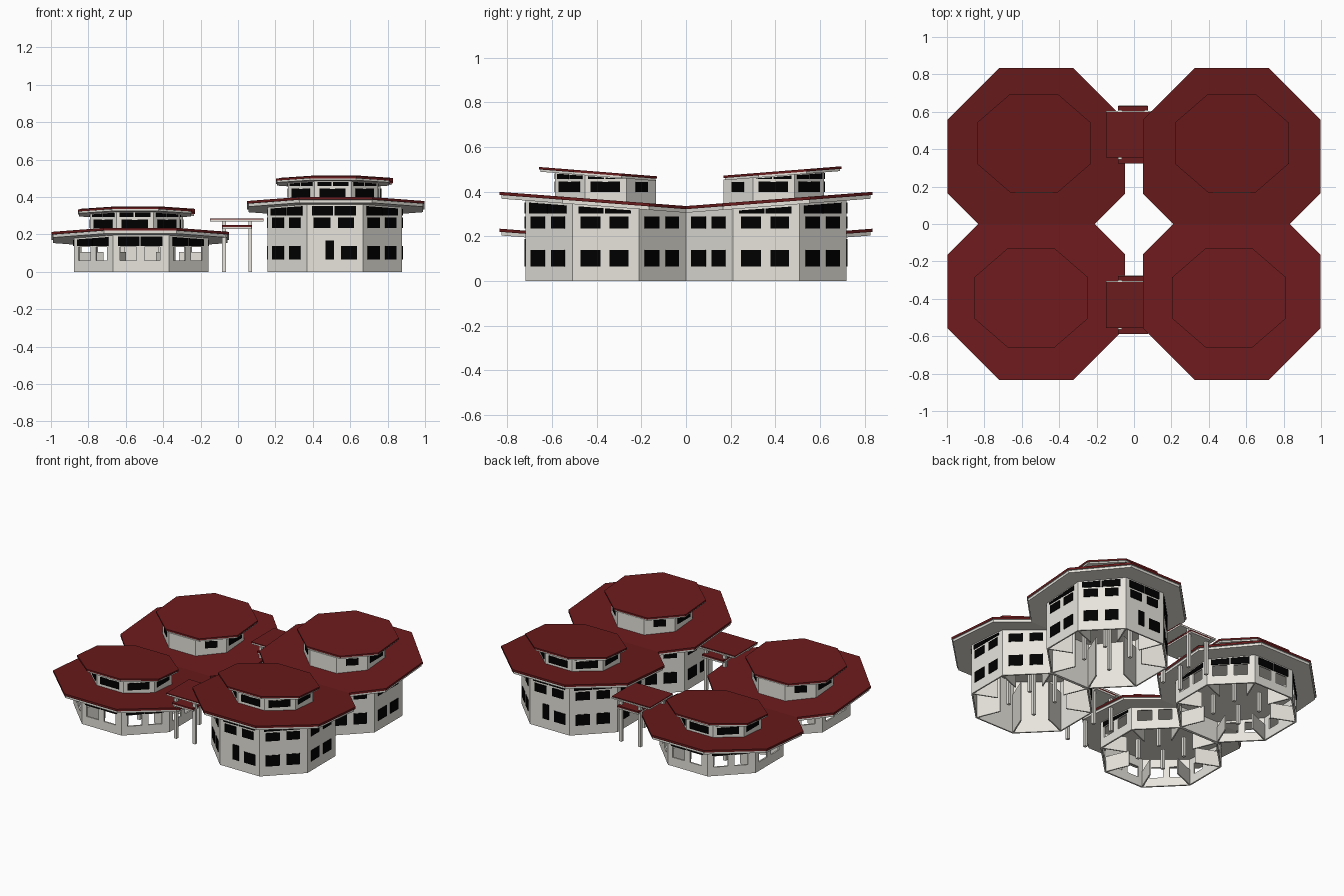
import bpy, bmesh, math
from mathutils import Vector

if "Cube" in bpy.data.objects:
    bpy.data.objects.remove(bpy.data.objects["Cube"])


def material(name, rgb):
    m = bpy.data.materials.new(name)
    m.diffuse_color = (*rgb, 1)
    m.use_nodes = True
    m.node_tree.nodes["Principled BSDF"].inputs["Base Color"].default_value = m.diffuse_color
    return m


RED = material("dark red roof", (0.147, 0.0105, 0.0115))
WALL = material("warm white wall", (0.80, 0.78, 0.72))
GLASS = material("black window", (0.0, 0.0, 0.0))


def finish(name, bm, mats, recalc=True):
    if recalc:
        bmesh.ops.recalc_face_normals(bm, faces=bm.faces)
    if len(mats) > 1:                      # second material on undersides
        bm.normal_update()
        for f in bm.faces:
            f.material_index = 1 if f.normal.z < -0.7 else 0
    me = bpy.data.meshes.new(name)
    bm.to_mesh(me)
    bm.free()
    for m in mats:
        me.materials.append(m)
    ob = bpy.data.objects.new(name, me)
    bpy.context.collection.objects.link(ob)
    return ob


def prism(bm, bottom, top):
    b = [bm.verts.new(p) for p in bottom]
    t = [bm.verts.new(p) for p in top]
    bm.faces.new(b[::-1])
    bm.faces.new(t)
    for i in range(len(b)):
        j = (i + 1) % len(b)
        bm.faces.new((b[i], b[j], t[j], t[i]))


def slab(name, pts, zf, thick, mats):
    bm = bmesh.new()
    prism(bm, [(x, y, zf(y) - thick) for x, y in pts], [(x, y, zf(y)) for x, y in pts])
    return finish(name, bm, mats)


def box(name, x0, x1, y0, y1, z0, z1, mats):
    return slab(name, [(x0, y0), (x1, y0), (x1, y1), (x0, y1)], lambda y: z1, z1 - z0, mats)


def octagon(cx, cy, rx, ry):
    k = 1 / math.cos(math.pi / 8)
    return [(cx + rx * k * math.cos(math.radians(22.5 + 45 * i)),
             cy + ry * k * math.sin(math.radians(22.5 + 45 * i))) for i in range(8)]


def clipped_roof(cx, sy, r):
    # octagon cut off along the middle line y = 0
    e = r * math.tan(math.pi / 8)
    c = r + e - 0.36
    half = [(c, 0), (r, 0.36 - e), (r, 0.36 + e), (e, 0.36 + r)]
    return [(cx + x, sy * y) for x, y in half] + [(cx - x, sy * y) for x, y in half[::-1]]


def walls(name, pts, sy, zbase, ztop, windows, holes):
    """Octagon wall shell; holes = (z0, z1) cuts real openings in outward facets."""
    bm = bmesh.new()
    us = [0, 0.12, 0.42, 0.56, 0.84, 1]
    for i in range(8):
        p, q = Vector(pts[i]), Vector(pts[(i + 1) % 8])
        d = q - p
        n_out = sy * Vector((d.y, -d.x)).normalized().y
        cut = holes if n_out > -0.9 else None

        def row(u, k):
            v = p + d * u
            z = ([zbase(v.y)] + (list(cut) if cut else []) + [ztop(v.y)])[k]
            return bm.verts.new((v.x, v.y, z))
        cols = us if cut else [0, 1]
        for a in range(len(cols) - 1):
            for k in range(3 if cut else 1):
                if cut and k == 1 and a in (1, 3):
                    continue
                bm.faces.new((row(cols[a], k), row(cols[a + 1], k),
                              row(cols[a + 1], k + 1), row(cols[a], k + 1)))
    bmesh.ops.remove_doubles(bm, verts=bm.verts, dist=1e-5)
    ob = finish(name, bm, [WALL], recalc=False)
    s = ob.modifiers.new("thickness", 'SOLIDIFY')
    s.thickness, s.offset = 0.01, -1

    # window plates: (u0, u1, z0, z1 function, show on inner diagonals)
    bm = bmesh.new()
    for i in range(8):
        p, q = Vector(pts[i]), Vector(pts[(i + 1) % 8])
        d = q - p
        n = Vector((d.y, -d.x)).normalized()
        if sy * n.y < -0.9:
            continue
        for u0, u1, z0, z1, inner in windows:
            if sy * n.y < -0.5 and not inner:
                continue
            # narrow door and wider window on the ground floor of the end facet
            if z0 < 0.1 and sy * n.y > 0.9:
                if u0 < 0.3:
                    u0, u1, z1 = 0.33, 0.48, lambda y: 0.166
                else:
                    u0, u1 = 0.61, 0.9
            a, b = p + d * u0, p + d * u1
            quad = [Vector((a.x, a.y, z0)), Vector((b.x, b.y, z0)),
                    Vector((b.x, b.y, z1(b.y))), Vector((a.x, a.y, z1(a.y)))]
            off = Vector((n.x, n.y, 0)) * 0.004
            prism(bm, [v - off * 0.2 for v in quad], [v + off for v in quad])
    finish(name + "_windows", bm, [GLASS])


for sx in (-1, 1):
    for sy in (-1, 1):
        tag = ("tall" if sx > 0 else "low") + ("_back" if sy > 0 else "_front")
        dz = 0 if sx > 0 else -0.165
        cx, cy = sx * 0.522, sy * 0.36

        def roof(y, dz=dz):
            return 0.336 + dz + 0.076 * abs(y)

        def cap(y, dz=dz):
            return 0.459 + dz + 0.079 * abs(y)

        # main roof with light fascia
        slab(tag + "_main_roof", clipped_roof(cx, sy, 0.475), roof, 0.014, [RED, WALL])
        slab(tag + "_main_fascia", clipped_roof(cx, sy, 0.467),
             lambda y: roof(y) - 0.014, 0.016, [WALL])

        # main walls
        pts = octagon(sx * 0.518, cy, 0.36, 0.36)
        wins = [(u0, u1, 0.302 + dz, lambda y: roof(y) - 0.038, False)
                for u0, u1 in ((0.09, 0.47), (0.49, 0.88))]
        if sx > 0:
            for z0, z1 in ((0.065, 0.138), (0.235, 0.29)):
                wins += [(u0, u1, z0, lambda y, z=z1: z, True)
                         for u0, u1 in ((0.12, 0.42), (0.56, 0.84))]
        walls(tag + "_main_walls", pts, sy, lambda y: 0, lambda y: roof(y) - 0.025,
              wins, None if sx > 0 else (0.06, 0.133))

        # interior partitions and posts, seen from below
        h = 0.27 + dz
        bm = bmesh.new()
        c = Vector((sx * 0.518, cy))
        for p in pts:
            d = (Vector(p) - c).normalized()
            t = Vector((-d.y, d.x)) * 0.004
            a, b = c + d * 0.22, c + d * 0.38
            foot = [a - t, b - t, b + t, a + t]
            prism(bm, [(v.x, v.y, 0) for v in foot], [(v.x, v.y, h) for v in foot])
        for ax in (-0.1, 0.1):
            for ay in (-0.1, 0.1):
                foot = [(c.x + ax + i * 0.01, c.y + ay + j * 0.01)
                        for i, j in ((-1, -1), (1, -1), (1, 1), (-1, 1))]
                prism(bm, [(x, y, 0) for x, y in foot], [(x, y, h + 0.03) for x, y in foot])
        finish(tag + "_interior_partitions", bm, [WALL])

        # raised upper storey and its roof
        ux = {(-1, -1): -0.55, (-1, 1): -0.535, (1, -1): 0.508, (1, 1): 0.523}[(sx, sy)]
        roof_y, wall_y = (0.432, 0.393) if sy > 0 else (-0.395, -0.36)
        slab(tag + "_upper_roof", octagon(ux, roof_y, 0.305, 0.264), cap, 0.011, [RED, WALL])
        slab(tag + "_upper_fascia", octagon(ux, roof_y, 0.299, 0.258),
             lambda y: cap(y) - 0.011, 0.01, [WALL])
        wins = [(u0, u1, 0.398 + dz, lambda y, z=0.445 + dz: z, False)
                for u0, u1 in ((0.14, 0.42), (0.56, 0.84))]
        wins += [(u0, u1, 0.458 + dz, lambda y: cap(y) - 0.024, False)
                 for u0, u1 in ((0.08, 0.46), (0.5, 0.92))]
        # single window on the inner diagonals
        wins.append((0.3, 0.7, 0.398 + dz, lambda y: 0.443 + dz, True))
        walls(tag + "_upper_walls", octagon(ux, wall_y, 0.24, 0.226), sy,
              lambda y: roof(y) - 0.01, lambda y: cap(y) - 0.018, wins, None)

# covered walkways between the low and tall buildings
for tag, y0, y1 in (("front", -0.555, -0.31), ("back", 0.355, 0.60)):
    box(tag + "_walkway_upper_roof", -0.15, 0.136, y0, y1, 0.279, 0.285, [RED])
    box(tag + "_walkway_upper_slab", -0.149, 0.135, y0 + 0.001, y1 + 0.004, 0.27, 0.279, [WALL])
    box(tag + "_walkway_lower_roof", -0.085, 0.075, y0 - 0.032, y1 + 0.032, 0.24, 0.25, [RED])
    box(tag + "_walkway_lower_slab", -0.083, 0.073, y0 - 0.03, y1 + 0.034, 0.23, 0.24, [WALL])
    for px in (-0.075, 0.065):
        for py in (y0, y1):
            box(tag + "_walkway_post", px - 0.01, px + 0.01, py - 0.01, py + 0.01, 0, 0.272, [WALL])
